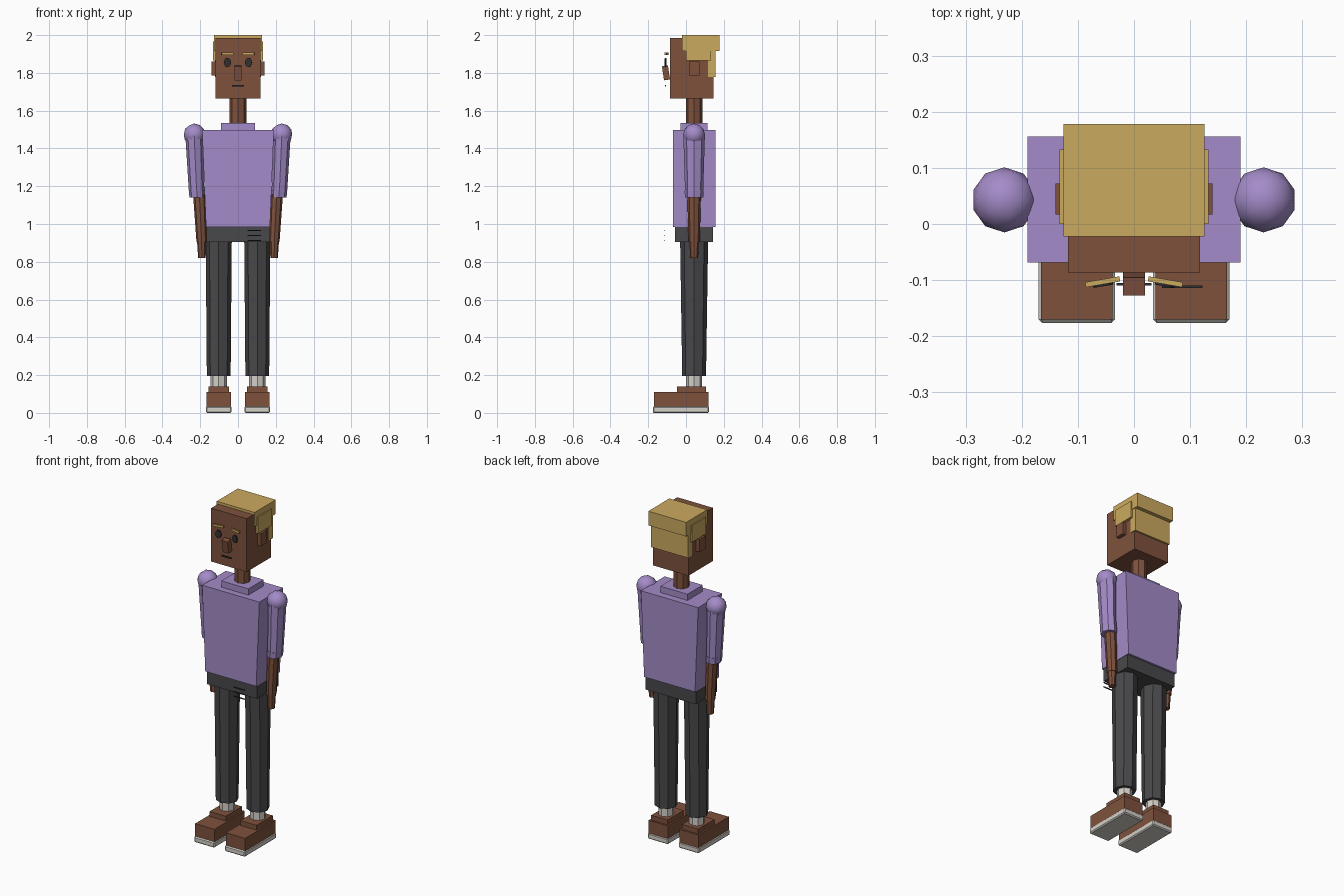
import bpy, bmesh, math
from mathutils import Matrix, Vector

cube = bpy.data.objects.get("Cube")
if cube:
    bpy.data.objects.remove(cube, do_unlink=True)


def material(name, r, g, b):
    m = bpy.data.materials.new(name)
    m.use_nodes = True
    m.diffuse_color = (r, g, b, 1)
    bsdf = next(n for n in m.node_tree.nodes if n.type == 'BSDF_PRINCIPLED')
    bsdf.inputs["Base Color"].default_value = (r, g, b, 1)
    return m


SKIN = material("brown", 0.21, 0.083, 0.046)
SHIRT = material("lavender", 0.37, 0.26, 0.58)
HAIR = material("golden", 0.60, 0.40, 0.115)
TROUSER = material("charcoal", 0.066, 0.066, 0.07)
PALE = material("off_white", 0.66, 0.63, 0.58)
DARK = material("near_black", 0.03, 0.03, 0.033)

AXIS_Y = 0.043      # body centre line


def finish(name, bm, mat):
    bmesh.ops.recalc_face_normals(bm, faces=bm.faces)
    mesh = bpy.data.meshes.new(name)
    bm.to_mesh(mesh)
    bm.free()
    mesh.materials.append(mat)
    ob = bpy.data.objects.new(name, mesh)
    bpy.context.scene.collection.objects.link(ob)
    return ob


def box(name, x, y, z, mat, taper=1.0, bevel=0):
    """Box from (min, max) ranges; taper narrows the bottom in x."""
    bm = bmesh.new()
    bmesh.ops.create_cube(bm, size=1)
    size = Vector((x[1] - x[0], y[1] - y[0], z[1] - z[0]))
    mid = Vector((sum(x), sum(y), sum(z))) / 2
    for v in bm.verts:
        if v.co.z < 0:
            v.co.x *= taper
        v.co = v.co * size + mid
    ob = finish(name, bm, mat)
    if bevel:
        mod = ob.modifiers.new("soft_edges", 'BEVEL')
        mod.width = bevel
        mod.segments = 1
    return ob


def turned_plate(name, centre, size, axis, angle, mat):
    """Small box turned about one axis."""
    half = [s / 2 for s in size]
    ob = box(name, *[(-h, h) for h in half], mat)
    ob.data.transform(Matrix.Translation(centre) @ Matrix.Rotation(angle, 4, axis))
    return ob


def limb(name, rings, mat, sides=8):
    """Tapered tube through rings of (x, z, radius_x, radius_y)."""
    bm = bmesh.new()
    loops = []
    for x, z, rx, ry in rings:
        turns = [2 * math.pi * i / sides for i in range(sides)]
        loops.append([bm.verts.new((x + rx * math.sin(a), AXIS_Y + ry * math.cos(a), z))
                      for a in turns])
    for a, b in zip(loops, loops[1:]):
        for i in range(sides):
            j = (i + 1) % sides
            bm.faces.new((a[i], a[j], b[j], b[i]))
    bm.faces.new(loops[0])
    bm.faces.new(loops[-1])
    return finish(name, bm, mat)


def span(s, a, b):
    """Mirrored x range."""
    return tuple(sorted((s * a, s * b)))


# Trunk
box("torso", (-0.19, 0.19), (-0.069, 0.156), (0.985, 1.497), SHIRT, taper=0.89)
box("collar", (-0.09, 0.09), (-0.03, 0.114), (1.495, 1.535), SHIRT)
box("hips", (-0.167, 0.167), (-0.057, 0.144), (0.905, 0.985), TROUSER)
limb("neck", [(0, 1.53, 0.044, 0.044), (0, 1.67, 0.044, 0.044)], SKIN)

# Head and hair
box("head", (-0.118, 0.118), (-0.086, 0.146), (1.665, 1.985), SKIN)
box("hair_top", (-0.126, 0.126), (-0.022, 0.178), (1.915, 2.0), HAIR)
box("hair_back", (-0.122, 0.122), (0.117, 0.156), (1.777, 1.92), HAIR)

# Face
turned_plate("nose", (0, -0.106, 1.8), (0.039, 0.032, 0.075), 'X', 0.15, SKIN)
box("mouth", (-0.031, 0.031), (-0.110, -0.105), (1.727, 1.735), DARK)

# Fly stripes on the left of the hips
for i in range(3):
    z = 0.912 + 0.027 * i
    box(f"hip_stripe_{i + 1}", (0.05, 0.122), (-0.114, -0.110), (z - 0.003, z + 0.003), DARK)

for s, side in ((1, "left"), (-1, "right")):
    # Side of the head
    box(f"{side}_hair_side", span(s, 0.10, 0.133), (0, 0.133), (1.865, 1.965), HAIR)
    box(f"{side}_ear", span(s, 0.10, 0.14), (0.017, 0.072), (1.785, 1.86), SKIN)
    turned_plate(f"{side}_eyebrow", (s * 0.056, -0.103, 1.902), (0.062, 0.009, 0.013),
                 'Z', -0.17 * s, HAIR)

    # Flat oval eye
    bm = bmesh.new()
    bmesh.ops.create_cone(bm, cap_ends=True, segments=12, radius1=1, radius2=1, depth=1)
    bmesh.ops.transform(bm, verts=bm.verts, matrix=(
        Matrix.Translation((s * 0.055, -0.108, 1.855)) @ Matrix.Rotation(-0.17 * s, 4, 'Z')
        @ Matrix.Rotation(math.pi / 2, 4, 'X') @ Matrix.Diagonal((0.018, 0.024, 0.006, 1))))
    finish(f"{side}_eye", bm, DARK)

    # Shoulder ball
    bm = bmesh.new()
    bmesh.ops.create_icosphere(bm, subdivisions=2, radius=0.058)
    bmesh.ops.translate(bm, verts=bm.verts, vec=(s * 0.231, AXIS_Y, 1.474))
    ball = finish(f"{side}_shoulder", bm, SHIRT)
    ball.data.shade_smooth()

    # Arm
    limb(f"{side}_sleeve", [(s * 0.219, 1.17, 0.041, 0.048),
                            (s * 0.232, 1.47, 0.047, 0.057)], SHIRT)
    limb(f"{side}_cuff", [(s * 0.216, 1.14, 0.041, 0.048),
                          (s * 0.218, 1.178, 0.043, 0.051)], SHIRT)
    limb(f"{side}_forearm", [(s * 0.192, 0.905, 0.028, 0.030),
                             (s * 0.205, 1.16, 0.033, 0.036)], SKIN)
    limb(f"{side}_hand", [(s * 0.191, 0.82, 0.020, 0.021),
                          (s * 0.193, 0.91, 0.024, 0.025)], SKIN)

    # Leg and foot
    x = s * 0.102
    limb(f"{side}_trouser_leg", [(x, 0.195, 0.063, 0.063), (x, 0.91, 0.069, 0.074)], TROUSER)
    limb(f"{side}_sock", [(x, 0.13, 0.043, 0.043), (x, 0.21, 0.043, 0.043)], PALE)
    box(f"{side}_shoe_collar", span(s, 0.048, 0.156), (-0.047, 0.107), (0.105, 0.139), SKIN)
    box(f"{side}_shoe", span(s, 0.038, 0.166), (-0.17, 0.118), (0.03, 0.11), SKIN)
    box(f"{side}_sole", span(s, 0.034, 0.17), (-0.176, 0.122), (0, 0.035), PALE, bevel=0.006)
